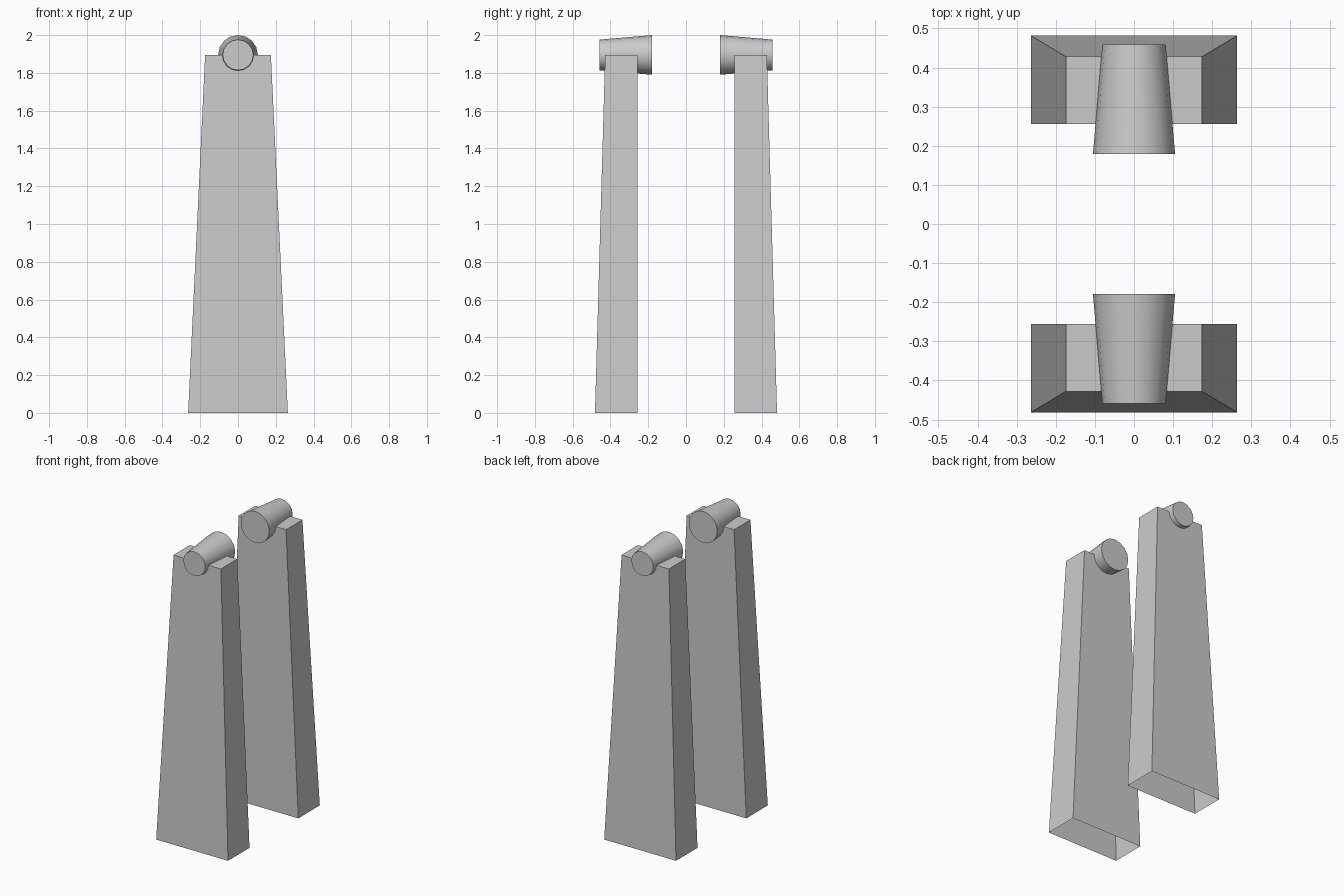
import bpy, bmesh, math
from mathutils import Matrix

if "Cube" in bpy.data.objects:
    bpy.data.objects.remove(bpy.data.objects["Cube"])

grey = bpy.data.materials.new("light_grey")
grey.diffuse_color = (0.6, 0.6, 0.6, 1)
grey.use_nodes = True
grey.node_tree.nodes["Principled BSDF"].inputs["Base Color"].default_value = grey.diffuse_color


def finish(bm, name):
    bmesh.ops.recalc_face_normals(bm, faces=bm.faces)
    mesh = bpy.data.meshes.new(name)
    bm.to_mesh(mesh)
    bm.free()
    mesh.materials.append(grey)
    obj = bpy.data.objects.new(name, mesh)
    bpy.context.collection.objects.link(obj)
    return obj


def post(name, side):
    # Tapered post: inner wall vertical, other walls lean in, open underneath
    bm = bmesh.new()
    rings = []
    for z, half_x, outer in ((0, 0.264, 0.482), (1.895, 0.174, 0.428)):
        rings.append([bm.verts.new((x, side * y, z)) for x, y in
                      ((-half_x, 0.256), (half_x, 0.256), (half_x, outer), (-half_x, outer))])
    low, high = rings
    for i in range(4):
        j = (i + 1) % 4
        bm.faces.new((low[i], low[j], high[j], high[i]))
    bm.faces.new(high)
    finish(bm, name)


def peg(name, side):
    # Tapered round peg on top of the post, wide end facing the middle
    bm = bmesh.new()
    bmesh.ops.create_cone(bm, cap_ends=True, segments=16,
                          radius1=0.105, radius2=0.081, depth=0.28)
    turn = Matrix.Rotation(-side * math.pi / 2, 4, 'X')
    bmesh.ops.transform(bm, verts=bm.verts,
                        matrix=Matrix.Translation((0, side * 0.319, 1.895)) @ turn)
    obj = finish(bm, name)
    bpy.ops.object.select_all(action='DESELECT')
    obj.select_set(True)
    bpy.context.view_layer.objects.active = obj
    bpy.ops.object.shade_smooth_by_angle(angle=math.radians(35))


for label, side in (("front", -1), ("back", 1)):
    post(label + "_post", side)
    peg(label + "_peg", side)
